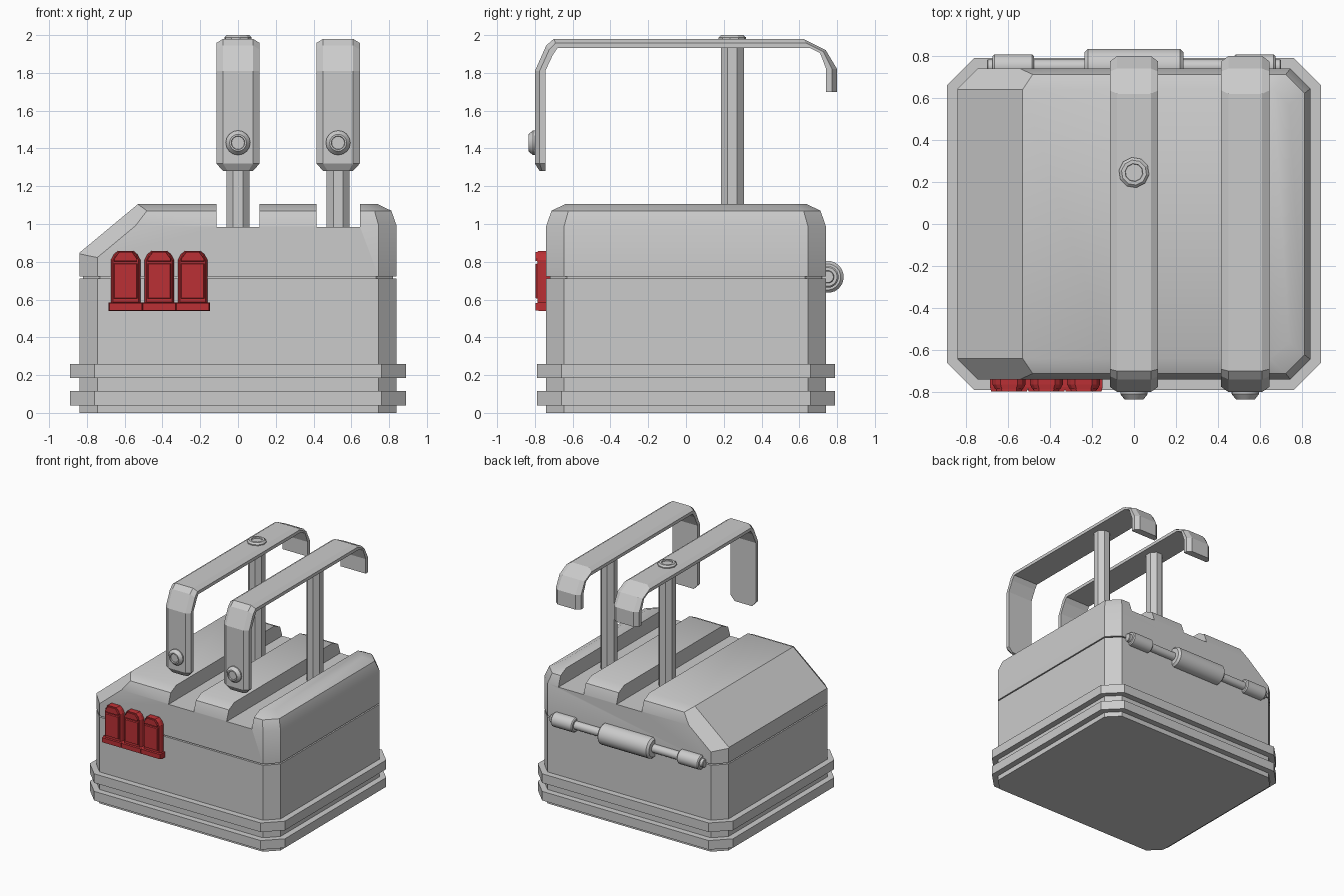
import bpy, bmesh, math
from mathutils import Vector

if "Cube" in bpy.data.objects:
    bpy.data.objects.remove(bpy.data.objects["Cube"])


def material(name, rgb):
    m = bpy.data.materials.new(name)
    m.diffuse_color = (*rgb, 1)
    m.use_nodes = True
    m.node_tree.nodes["Principled BSDF"].inputs["Base Color"].default_value = m.diffuse_color
    return m


GREY = material("grey metal", (0.6, 0.6, 0.6))
RED = material("red plastic", (0.5, 0.03, 0.035))


def finish(bm, name, mat=GREY, smooth=False):
    bmesh.ops.recalc_face_normals(bm, faces=bm.faces)
    me = bpy.data.meshes.new(name)
    bm.to_mesh(me)
    bm.free()
    ob = bpy.data.objects.new(name, me)
    bpy.context.collection.objects.link(ob)
    me.materials.append(mat)
    if smooth:
        shade(ob)
    return ob


def shade(ob):
    bpy.ops.object.select_all(action='DESELECT')
    bpy.context.view_layer.objects.active = ob
    ob.select_set(True)
    bpy.ops.object.shade_smooth_by_angle(angle=math.radians(32))


def loft(rings, caps=True):
    """Skin a list of equal-length point rings."""
    bm = bmesh.new()
    vs = [[bm.verts.new(p) for p in r] for r in rings]
    n = len(rings[0])
    for a, b in zip(vs, vs[1:]):
        for i in range(n):
            j = (i + 1) % n
            bm.faces.new((a[i], a[j], b[j], b[i]))
    if caps:
        bm.faces.new(vs[0][::-1])
        bm.faces.new(vs[-1])
    return bm


def octagon(hx, hy, c, z):
    """Rectangle with clipped corners."""
    pts = []
    for sx, sy in ((1, 1), (-1, 1), (-1, -1), (1, -1)):
        pair = [(sx * hx, sy * (hy - c), z), (sx * (hx - c), sy * hy, z)]
        pts += pair if sx * sy > 0 else pair[::-1]
    return pts


def turned(name, profile, origin, axis, sides, turn=0.0, smooth=False):
    """Revolve (radius, distance) pairs about an axis through origin."""
    d = Vector(axis)
    u = d.orthogonal().normalized()
    w = d.cross(u)
    ang = [2 * math.pi * (i + turn) / sides for i in range(sides)]
    rings = [[Vector(origin) + d * h + (u * math.cos(a) + w * math.sin(a)) * r
              for a in ang] for r, h in profile]
    return finish(loft(rings), name, GREY, smooth)


def box(name, lo, hi, mat=GREY):
    (x0, y0, z0), (x1, y1, z1) = lo, hi
    rings = [[(x0, y0, z), (x1, y0, z), (x1, y1, z), (x0, y1, z)] for z in (z0, z1)]
    return finish(loft(rings), name, mat)


# Lower case, recessed seam and the two surrounding bands
finish(loft([octagon(.84, .74, .095, z) for z in (0, .712)]), "lower_case")
finish(loft([octagon(.82, .72, .09, z) for z in (.70, .74)]), "seam")
for z in (.04, .185):
    finish(loft([octagon(.89, .79, .13, h) for h in (z, z + .075)]), "band")

# Lid: rounded top edge, sloping left end
bm = loft([octagon(.84 - d, .74 - d, .095 - d * .2, z) for d, z in
           ((0, .722), (0, .99), (.028, 1.07), (.10, 1.105))])
for co, no in (((-.53, 0, 1.105), (-.64, 0, .77)),
               ((-.53, -.64, 1.105), (-.64, -.8, .77)),
               ((-.53, .64, 1.105), (-.64, .8, .77))):
    res = bmesh.ops.bisect_plane(bm, geom=bm.verts[:] + bm.edges[:] + bm.faces[:],
                                 dist=1e-5, plane_co=co, plane_no=no, clear_outer=True)
    cut = [e for e in res["geom_cut"] if isinstance(e, bmesh.types.BMEdge)]
    bmesh.ops.holes_fill(bm, edges=cut, sides=0)
lid = finish(bm, "lid")

# Channels cut across the lid under each strap
STRAPS = (0.0, 0.53)
for x in STRAPS:
    cutter = box("channel_cutter", (x - .115, -1, .985), (x + .115, 1, 1.3))
    cutter.hide_render = True
    mod = lid.modifiers.new("channel", 'BOOLEAN')
    mod.operation, mod.object, mod.solver = 'DIFFERENCE', cutter, 'EXACT'
    bpy.context.view_layer.objects.active = lid
    bpy.ops.object.modifier_apply(modifier=mod.name)
    bpy.data.objects.remove(cutter)
shade(lid)

# Raised straps: (outer y, z), (inner y, z), width factor
PATH = (((-.775, 1.28), (-.745, 1.28), .68), ((-.80, 1.32), (-.745, 1.32), 1),
        ((-.80, 1.81), (-.745, 1.81), 1), ((-.74, 1.945), (-.705, 1.895), 1),
        ((-.70, 1.98), (-.68, 1.932), 1), ((.62, 1.98), (.655, 1.932), 1),
        ((.74, 1.92), (.71, 1.905), 1), ((.80, 1.82), (.742, 1.82), 1),
        ((.80, 1.70), (.742, 1.70), 1))
BOLT = ((.065, 0), (.065, .01), (.045, .035), (.036, .035), (.034, .025))
for x in STRAPS:
    rings = []
    for o, i, f in PATH:
        o, i = Vector((x, *o)), Vector((x, *i))
        m = o.lerp(i, .45)
        rings.append([p + Vector((w * f, 0, 0)) for p, w in
                      ((o, -.08), (o, .08), (m, .115), (i, .115), (i, -.115), (m, -.115))])
    finish(loft(rings), "strap")
    turned("strut", ((.066, .98), (.066, 1.935)), (x, .245, 0), (0, 0, 1), 8, .5)
    turned("strap_bolt", BOLT, (x, -.80, 1.43), (0, -1, 0), 16, 0, True)

# Washer on the first strap
turned("top_washer", ((.073, 0), (.073, .008), (.06, .02), (.043, .02), (.041, .01)),
       (0, .245, 1.98), (0, 0, 1), 10, .5)

# Rear hinge: thin rod, centre barrel and end sleeves
HINGE = (0, .75, .72)


def barrel(name, x, half, r, bevel):
    turned(name, ((r - bevel, -half), (r, bevel - half), (r, half - bevel), (r - bevel, half)),
           (x, HINGE[1], HINGE[2]), (1, 0, 0), 20, 0, True)


barrel("hinge_rod", 0, .70, .034, .004)
barrel("hinge_barrel", 0, .235, .085, .016)
for s in (-1, 1):
    barrel("hinge_sleeve", s * .575, .098, .058, .008)


# Red latches: arched body, raised panel, raised cap and foot
def plate(name, x, outline, stations):
    """Front-facing plate from a half outline of (x, z), scaled along y."""
    full = outline + [(-a, z) for a, z in outline[::-1]]
    cz = sum(z for _, z in full) / len(full)
    rings = [[(x + a * s, y, cz + (z - cz) * t) for a, z in full] for y, s, t in stations]
    finish(loft(rings), name, RED)


for x in (-.595, -.417, -.24):
    plate("latch_body", x, [(.078, .58), (.078, .81), (.062, .84), (.04, .858)],
          ((-.72, 1, 1), (-.765, 1, 1), (-.785, .86, .97)))
    plate("latch_panel", x, [(.063, .605), (.063, .79)],
          ((-.76, 1, 1), (-.79, 1, 1), (-.797, .92, .97)))
    plate("latch_cap", x, [(.066, .802), (.066, .815), (.038, .852)],
          ((-.76, 1, 1), (-.797, .9, .95)))
    plate("latch_foot", x, [(.091, .54), (.091, .585)],
          ((-.72, 1, 1), (-.775, 1, 1), (-.797, .94, .85)))
